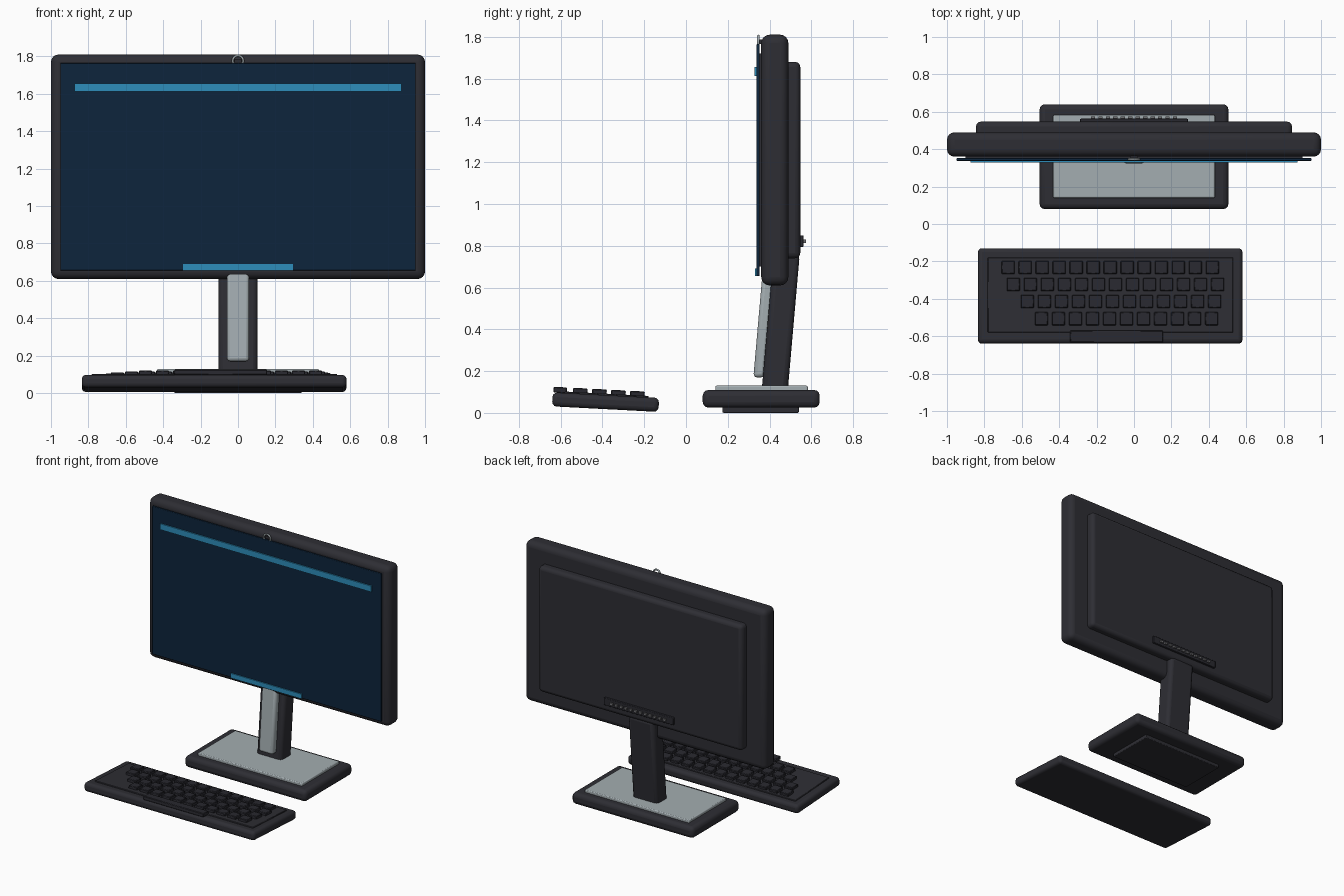
import bpy
from math import radians, tan
from mathutils import Matrix, Vector

cube = bpy.data.objects.get("Cube")
if cube:
    bpy.data.objects.remove(cube, do_unlink=True)


def material(name, *rgb):
    m = bpy.data.materials.new(name)
    m.use_nodes = True
    m.diffuse_color = (*rgb, 1)
    m.node_tree.nodes["Principled BSDF"].inputs["Base Color"].default_value = (*rgb, 1)
    return m


charcoal = material("charcoal plastic", 0.027, 0.027, 0.034)
key_dark = material("key plastic", 0.022, 0.022, 0.029)
silver = material("silver metal", 0.37, 0.42, 0.44)
navy = material("screen navy", 0.004, 0.018, 0.045)
blue = material("screen blue", 0.027, 0.27, 0.50)
grey = material("port grey", 0.16, 0.16, 0.17)


def box(name, x, y, z, mat, bevel=0.0, segments=3):
    """Rounded box between the given (low, high) limits on each axis."""
    lows, highs = Vector((x[0], y[0], z[0])), Vector((x[1], y[1], z[1]))
    bpy.ops.mesh.primitive_cube_add(size=1)
    ob = bpy.context.object
    ob.name = name
    ob.data.transform(Matrix.Diagonal((*(highs - lows), 1)))
    ob.location = (lows + highs) / 2
    ob.data.materials.append(mat)
    if bevel:
        mod = ob.modifiers.new("rounding", "BEVEL")
        mod.width, mod.segments = bevel, segments
        bpy.ops.object.shade_smooth_by_angle(angle=radians(35))
    return ob


def shear(ob, slope):
    """Lean a part backwards while its ends stay level."""
    for v in ob.data.vertices:
        v.co.y += slope * v.co.z


# Monitor
box("monitor_body", (-1, 1), (0.36, 0.49), (0.61, 1.81), charcoal, 0.04, 4)
box("back_panel", (-0.845, 0.845), (0.45, 0.547), (0.74, 1.68), charcoal, 0.025)
box("screen", (-0.95, 0.95), (0.338, 0.352), (0.655, 1.765), navy, 0.004, 2)
box("screen_mount", (-0.9, 0.9), (0.35, 0.365), (0.7, 1.72), charcoal)
box("screen_header_bar", (-0.875, 0.875), (0.328, 0.337), (1.612, 1.656), blue)
box("screen_footer_bar", (-0.295, 0.295), (0.33, 0.339), (0.655, 0.69), blue)

# Camera ring
bpy.ops.mesh.primitive_torus_add(
    location=(0, 0.346, 1.776), rotation=(radians(90), 0, 0), major_radius=0.028,
    minor_radius=0.006, major_segments=32, minor_segments=10)
ring = bpy.context.object
ring.name = "camera_ring"
ring.data.materials.append(silver)
bpy.ops.object.shade_smooth_by_angle(angle=radians(60))
box("camera_ring_seat", (-0.02, 0.02), (0.352, 0.365), (1.766, 1.786), charcoal)

# Connector strip on the back
box("port_strip", (-0.288, 0.288), (0.54, 0.563), (0.795, 0.85), key_dark, 0.004, 2)
for i in range(12):
    px = -0.22 + i * 0.04
    box(f"port_{i + 1}", (px - 0.011, px + 0.011), (0.556, 0.575), (0.813, 0.829), grey)

# Leaning stand
lean = tan(radians(5))
shear(box("stand_neck", (-0.105, 0.105), (0.39, 0.515), (0.09, 0.76), charcoal, 0.025), lean)
shear(box("stand_front_trim", (-0.06, 0.06), (0.344, 0.40), (0.17, 0.665), silver, 0.018), lean)

# Base
box("base", (-0.505, 0.505), (0.08, 0.64), (0.025, 0.11), charcoal, 0.028)
box("base_plate", (-0.432, 0.432), (0.14, 0.583), (0.1, 0.13), silver, 0.006, 2)
box("base_foot", (-0.34, 0.34), (0.175, 0.54), (0, 0.03), charcoal, 0.005, 2)

# Keyboard, laid out level and then tilted as a whole
parts = [
    box("keyboard_body", (-0.835, 0.58), (-0.64, -0.13), (0.018, 0.085), charcoal, 0.022),
    box("keyboard_deck", (-0.782, 0.53), (-0.583, -0.18), (0.078, 0.092), charcoal, 0.003, 1),
    box("space_bar", (-0.342, 0.156), (-0.637, -0.573), (0.084, 0.112), key_dark, 0.004, 1),
]
rows = [(-0.235, -0.673, 13), (-0.326, -0.645, 13), (-0.417, -0.57, 12), (-0.509, -0.495, 11)]
for r, (ky, start, count) in enumerate(rows):
    for k in range(count):
        kx = start + k * 0.091
        parts.append(box(f"key_{r + 1}_{k + 1}", (kx - 0.035, kx + 0.035),
                         (ky - 0.035, ky + 0.035), (0.088, 0.112), key_dark, 0.004, 1))
pivot = Vector((0, -0.385, 0.05))
tilt = Matrix.Rotation(radians(-3), 3, "X")
for ob in parts:
    ob.location = pivot + tilt @ (ob.location - pivot)
    ob.rotation_euler = (radians(-3), 0, 0)
